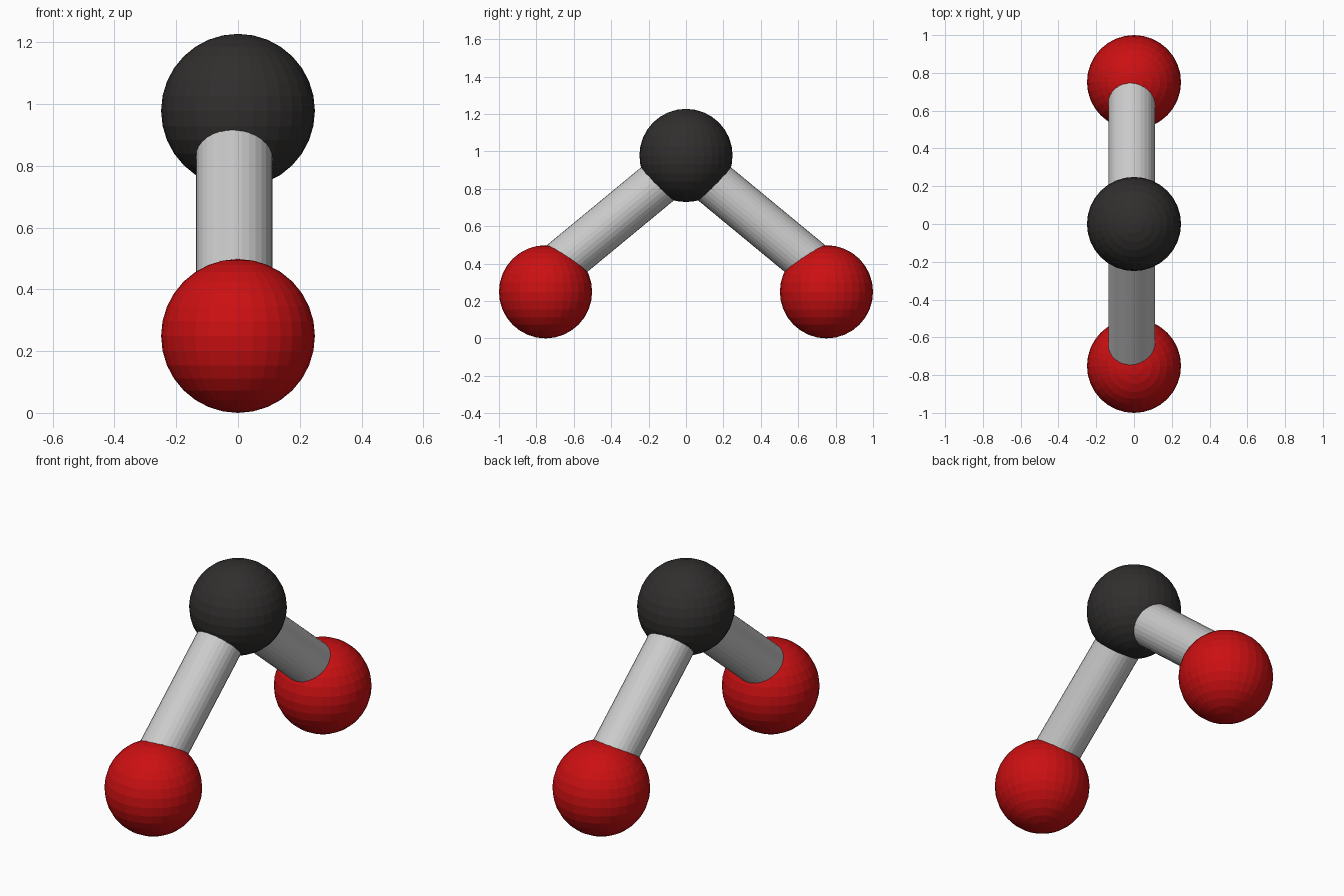
import bpy
from mathutils import Vector

if "Cube" in bpy.data.objects:
    bpy.data.objects.remove(bpy.data.objects["Cube"])

R = 0.249        # atom radius
ROD_R = 0.124    # bond radius


def material(name, rgb):
    m = bpy.data.materials.new(name)
    m.diffuse_color = (*rgb, 1)
    m.use_nodes = True
    m.node_tree.nodes["Principled BSDF"].inputs["Base Color"].default_value = m.diffuse_color
    return m


black = material("black", (0.03, 0.028, 0.027))
red = material("red", (0.6, 0.005, 0.006))


def atom(name, loc, mat):
    bpy.ops.mesh.primitive_uv_sphere_add(segments=32, ring_count=16, radius=R, location=loc)
    ob = bpy.context.object
    ob.name = name
    ob.data.materials.append(mat)


def bond(name, a, b):
    a, b = Vector(a), Vector(b)
    d = b - a
    bpy.ops.mesh.primitive_cylinder_add(vertices=32, radius=ROD_R, depth=d.length,
                                        location=(a + b) / 2)
    ob = bpy.context.object
    ob.name = name
    ob.rotation_euler = d.to_track_quat('Z', 'Y').to_euler()


# Central ball
atom("centre_ball", (0, 0, 0.978), black)

# Outer balls and the slightly offset rods joining them to the centre
for side, s in (("front", -1), ("back", 1)):
    atom(side + "_ball", (0, s * 0.751, R), red)
    bond(side + "_rod", (-0.012, s * 0.06, 0.952 - 0.826 * 0.06),
         (-0.012, s * 0.71, 0.952 - 0.826 * 0.71))
